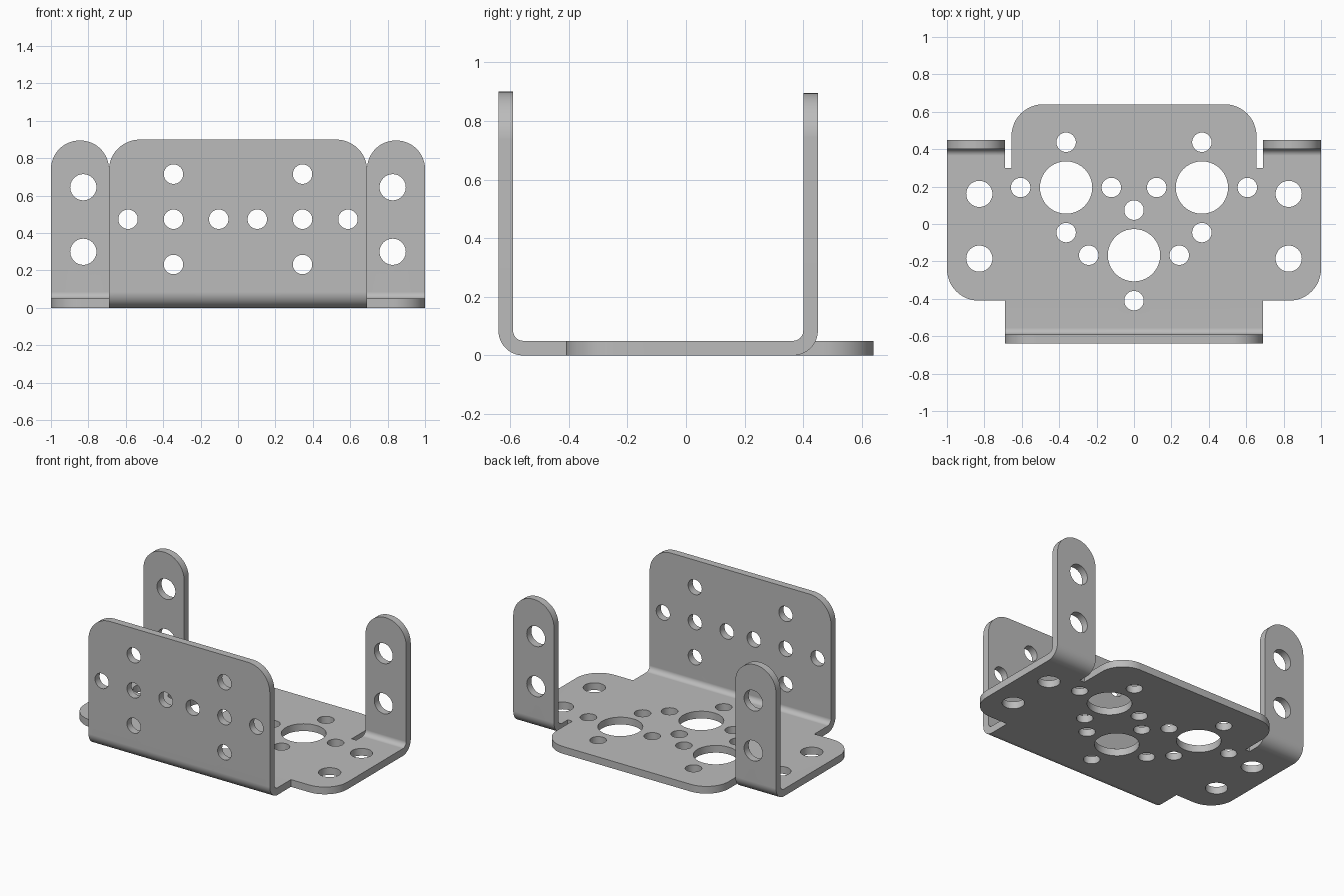
import bpy
import bmesh
from math import sin, cos, pi
from mathutils import Vector

cube = bpy.data.objects.get("Cube")
if cube:
    bpy.data.objects.remove(cube, do_unlink=True)

# Sheet metal dimensions
THICK = 0.05
R_OUT = 0.085                 # outside bend radius
ARC = 0.094                   # flat length used up by a bend
FRONT_BEND, BACK_BEND = -0.555, 0.365
TAB_IN = 0.69                 # inner edge of the back tabs


def front_y(z):
    """Position on the unfolded sheet of height z on the front flange."""
    return FRONT_BEND - ARC - (z - R_OUT)


def tab_y(z):
    """Position on the unfolded sheet of height z on a back tab."""
    return BACK_BEND + ARC + (z - R_OUT)


def rounded(corners, steps=12):
    """Outline with square corners (x, y, radius) rounded off."""
    pts = []
    for i, (x, y, r) in enumerate(corners):
        p = Vector((x, y))
        if not r:
            pts.append(p)
            continue
        to_prev = (Vector(corners[i - 1][:2]) - p).normalized()
        to_next = (Vector(corners[(i + 1) % len(corners)][:2]) - p).normalized()
        c = p + r * (to_prev + to_next)
        for k in range(steps + 1):
            a = k / steps * pi / 2
            pts.append(c - r * (to_next * cos(a) + to_prev * sin(a)))
    return pts


def circle(x, y, r, n=40):
    return [Vector((x + r * cos(2 * pi * k / n), y + r * sin(2 * pi * k / n)))
            for k in range(n)]


# Unfolded outline: left half, then its mirror image
half = [(0.655, 0.64, 0.17), (0.655, 0.30, 0), (TAB_IN, 0.30, 0),
        (TAB_IN, tab_y(0.895), 0.153), (1, tab_y(0.895), 0.153),
        (1, -0.41, 0.17), (0.69, -0.41, 0), (0.69, front_y(0.9), 0.165)]
outline = rounded(half + [(-x, y, r) for x, y, r in reversed(half)])

# Holes: (x, y, radius), mirrored wherever x is not zero
BIG, MID, SMALL = 0.14, 0.07, 0.052
holes = [(0, -0.167, BIG), (0.363, 0.195, BIG)]
holes += [(x, y, SMALL) for x, y in (
    (0, 0.074), (0, -0.41), (0.242, -0.167), (0.363, 0.437),
    (0.363, -0.046), (0.606, 0.195), (0.121, 0.195))]
holes += [(0.827, y, MID) for y in (0.161, -0.185, tab_y(0.30), tab_y(0.645))]
holes += [(x, front_y(z), SMALL) for x, z in (
    (0.345, 0.715), (0.345, 0.474), (0.345, 0.232), (0.588, 0.474), (0.103, 0.474))]
holes += [(-x, y, r) for x, y, r in holes if x]

# Flat blank, filled from the outline and holes
curve = bpy.data.curves.new("blank", 'CURVE')
curve.dimensions = '2D'
curve.fill_mode = 'BOTH'
curve.extrude = THICK / 2
for loop in [outline] + [circle(*h) for h in holes]:
    spline = curve.splines.new('POLY')
    spline.points.add(len(loop) - 1)
    for point, p in zip(spline.points, loop):
        point.co = (p.x, p.y, 0, 1)
    spline.use_cyclic_u = True
blank = bpy.data.objects.new("blank", curve)
bpy.context.collection.objects.link(blank)
bpy.context.view_layer.update()
mesh = bpy.data.meshes.new_from_object(
    blank.evaluated_get(bpy.context.evaluated_depsgraph_get()))
bpy.data.objects.remove(blank, do_unlink=True)

# Score the bend zones, then fold the front flange and back tabs upward
bm = bmesh.new()
bm.from_mesh(mesh)
bmesh.ops.remove_doubles(bm, verts=bm.verts, dist=0.0002)
SEGMENTS = 10
for start, side in ((FRONT_BEND, -1), (BACK_BEND, 1)):
    for k in range(SEGMENTS + 1):
        bmesh.ops.bisect_plane(
            bm, geom=bm.verts[:] + bm.edges[:] + bm.faces[:], dist=0.00001,
            plane_co=(0, start + side * ARC * k / SEGMENTS, 0), plane_no=(0, 1, 0))
for v in bm.verts:
    v.co.z += THICK / 2
    if v.co.y < FRONT_BEND:
        start, side = FRONT_BEND, -1
    elif v.co.y > BACK_BEND and abs(v.co.x) > TAB_IN - 0.01:
        start, side = BACK_BEND, 1
    else:
        continue
    s = side * (v.co.y - start)
    angle = min(s / ARC, 1) * pi / 2
    r = R_OUT - v.co.z
    v.co.y = start + side * r * sin(angle)
    v.co.z = R_OUT - r * cos(angle) + max(s - ARC, 0)
bmesh.ops.recalc_face_normals(bm, faces=bm.faces)
bm.to_mesh(mesh)
bm.free()

# Finished bracket
mesh.name = "bracket"
bracket = bpy.data.objects.new("bracket", mesh)
bpy.context.collection.objects.link(bracket)
grey = bpy.data.materials.new("grey metal")
grey.use_nodes = True
colour = (0.5, 0.5, 0.5, 1)
grey.diffuse_color = colour
grey.node_tree.nodes["Principled BSDF"].inputs["Base Color"].default_value = colour
mesh.materials.clear()
mesh.materials.append(grey)

bpy.ops.object.select_all(action='DESELECT')
bracket.select_set(True)
bpy.context.view_layer.objects.active = bracket
bpy.ops.object.shade_smooth_by_angle(angle=0.6)
weighted = bracket.modifiers.new("weighted normals", 'WEIGHTED_NORMAL')
weighted.keep_sharp = True
